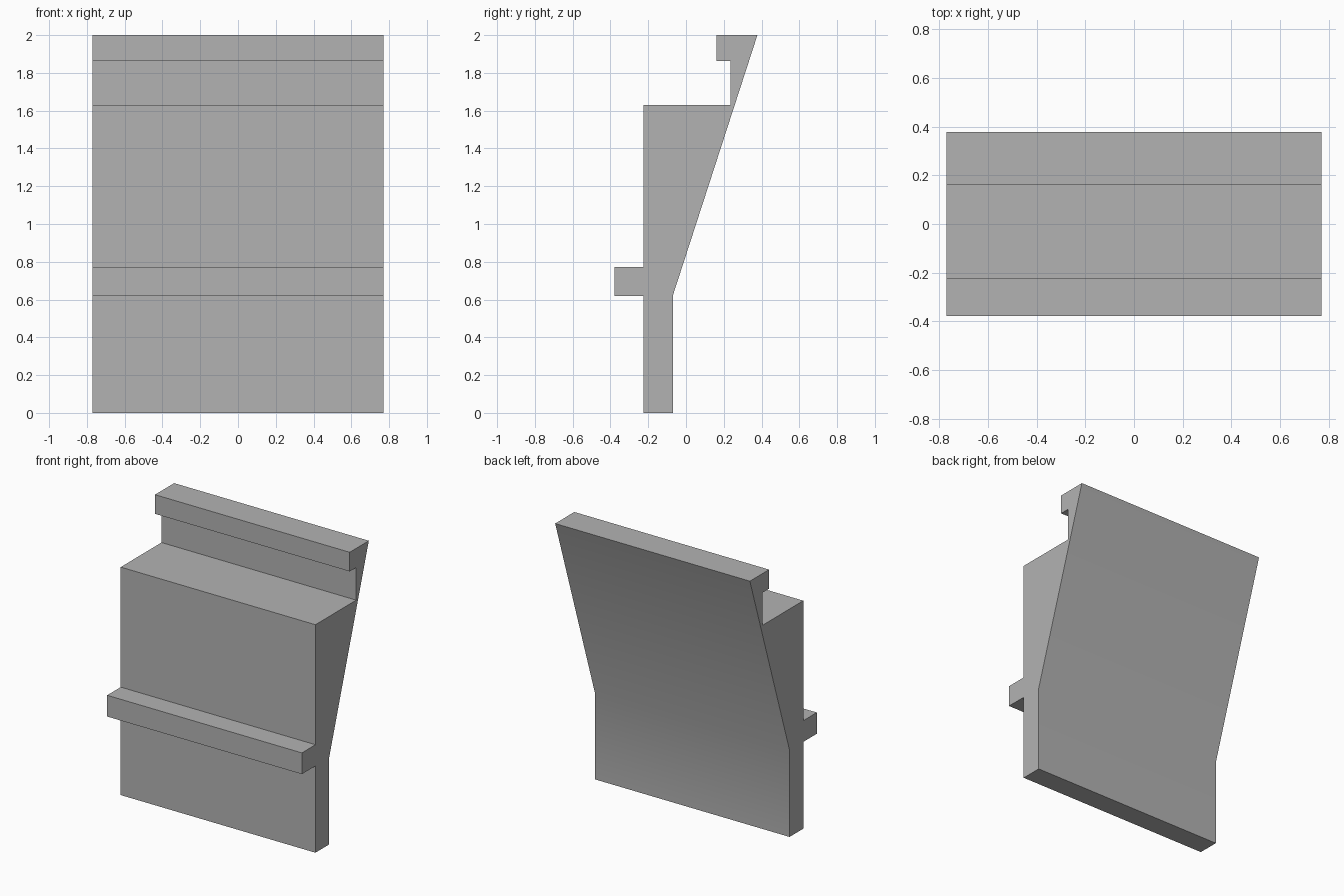
import bpy
import bmesh
import math
from mathutils import Vector

cube = bpy.data.objects.get("Cube")
if cube:
    bpy.data.objects.remove(cube, do_unlink=True)

HALF_WIDTH = 0.77

# Plain grey material
grey = bpy.data.materials.new("plain grey")
grey.use_nodes = True
colour = (0.45, 0.45, 0.45, 1)
grey.diffuse_color = colour
grey.node_tree.nodes["Principled BSDF"].inputs["Base Color"].default_value = colour

# Side profile (y, z): foot, back slope, hooked top lip, ledge, front rail
profile = [
    (-0.225, 0), (-0.07, 0), (-0.07, 0.62), (0.378, 2),
    (0.162, 2), (0.162, 1.863), (0.235, 1.863), (0.235, 1.63),
    (-0.225, 1.63), (-0.225, 0.772), (-0.378, 0.772),
    (-0.378, 0.62), (-0.225, 0.62),
]

# Extrude the profile across the full width
bm = bmesh.new()
side = bm.faces.new([bm.verts.new((-HALF_WIDTH, y, z)) for y, z in profile])
result = bmesh.ops.extrude_face_region(bm, geom=[side], use_keep_orig=True)
moved = [v for v in result["geom"] if isinstance(v, bmesh.types.BMVert)]
bmesh.ops.translate(bm, verts=moved, vec=Vector((2 * HALF_WIDTH, 0, 0)))
bmesh.ops.recalc_face_normals(bm, faces=bm.faces[:])

mesh = bpy.data.meshes.new("bracket_panel")
bm.to_mesh(mesh)
bm.free()
mesh.materials.append(grey)
panel = bpy.data.objects.new("bracket_panel", mesh)
bpy.context.collection.objects.link(panel)

# Soft bend on the back, crisp edges elsewhere
bpy.ops.object.select_all(action="DESELECT")
panel.select_set(True)
bpy.context.view_layer.objects.active = panel
bpy.ops.object.shade_smooth_by_angle(angle=math.radians(30))
